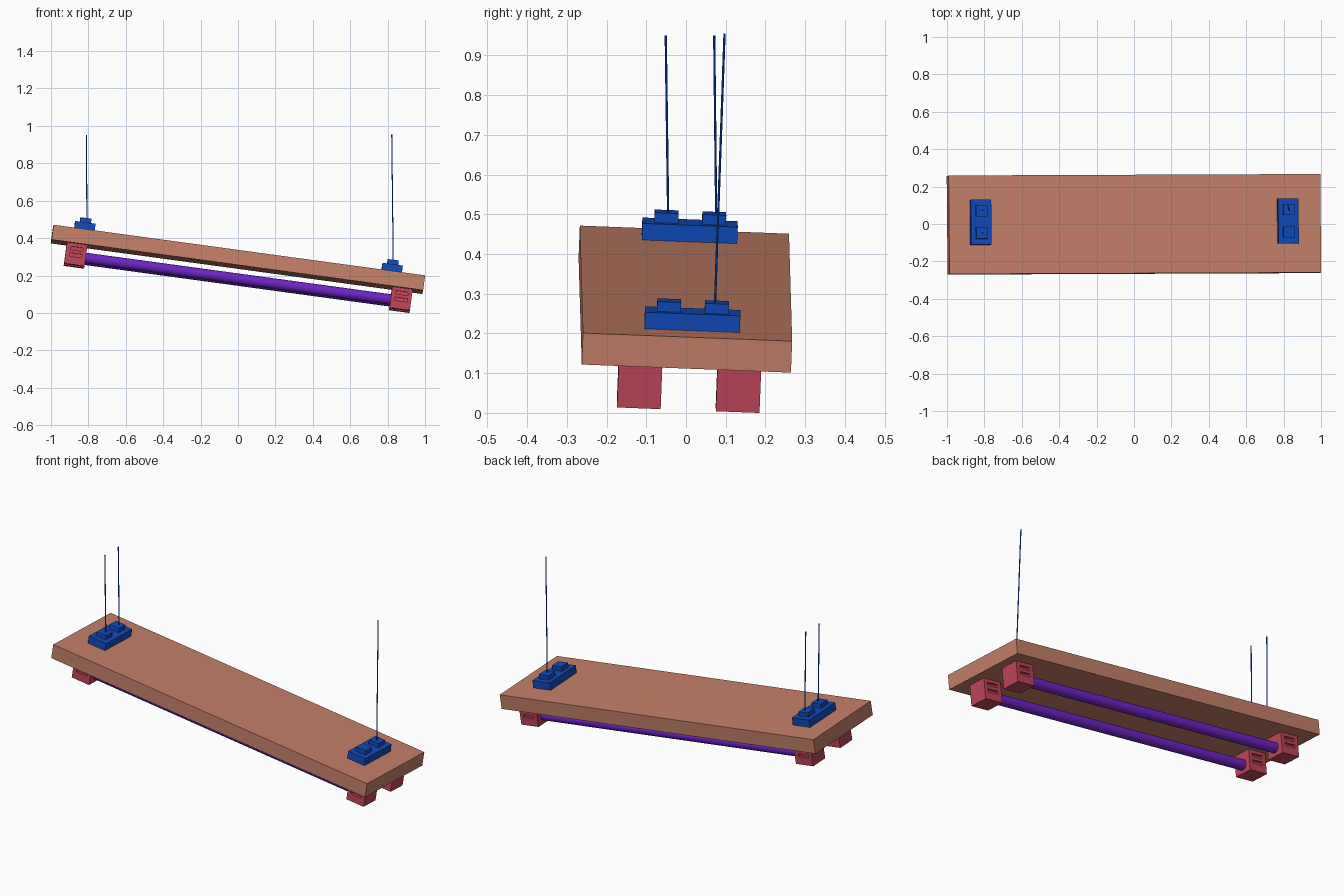
import bpy, bmesh
from mathutils import Matrix, Vector

if "Cube" in bpy.data.objects:
    bpy.data.objects.remove(bpy.data.objects["Cube"])

# Tilted frame of the hanging fixture; origin is the centre of the board's top face
X = Vector((0.9909, 0.004, -0.1349)).normalized()
Y = Vector((0, 1, -0.04))
Y = (Y - X * Y.dot(X)).normalized()
Z = X.cross(Y)
FRAME = Matrix((X, Y, Z)).transposed().to_4x4()
FRAME.translation = (0.005, 0, 0.326)


def material(name, rgb):
    m = bpy.data.materials.new(name)
    m.diffuse_color = (*rgb, 1)
    m.use_nodes = True
    m.node_tree.nodes["Principled BSDF"].inputs["Base Color"].default_value = m.diffuse_color
    return m


CLAY = material("clay", (0.56, 0.22, 0.14))
BLUE = material("blue", (0.005, 0.07, 0.51))
RED = material("red", (0.53, 0.06, 0.10))
PURPLE = material("purple", (0.16, 0.017, 0.58))


def boxes(name, specs, mat):
    """One object made of boxes given as (centre, size) in the tilted frame."""
    bm = bmesh.new()
    for c, s in specs:
        bmesh.ops.create_cube(bm, size=1, matrix=Matrix.Translation(c) @ Matrix.Diagonal((*s, 1)))
    me = bpy.data.meshes.new(name)
    bm.to_mesh(me)
    bm.free()
    ob = bpy.data.objects.new(name, me)
    bpy.context.collection.objects.link(ob)
    ob.matrix_world = FRAME
    me.materials.append(mat)
    return ob


def rod(name, a, b, r, sides, mat):
    """Cylinder between two world points."""
    a, b = Vector(a), Vector(b)
    bpy.ops.mesh.primitive_cylinder_add(vertices=sides, radius=r, depth=(b - a).length,
                                        location=(a + b) / 2,
                                        rotation=(b - a).to_track_quat('Z', 'Y').to_euler())
    ob = bpy.context.object
    ob.name = name
    ob.data.materials.append(mat)
    bpy.ops.object.shade_smooth_by_angle()


# Board
boxes("board", [((0, 0, -0.04), (2.005, 0.527, 0.08))], CLAY)

# Ceiling mounts: a base block with two small cable blocks each
for side, x in (("left", -0.835), ("right", 0.823)):
    boxes(side + "_mount_base", [((x, 0.012, 0.02), (0.11, 0.24, 0.044))], BLUE)
    boxes(side + "_cable_blocks",
          [((x, 0.012 + dy, 0.053), (0.06, 0.06, 0.028)) for dy in (-0.06, 0.06)], BLUE)

# Suspension wires
rod("left_front_wire", (-0.808, -0.045, 0.50), (-0.81, -0.051, 0.95), 0.003, 8, BLUE)
rod("left_back_wire", (-0.808, 0.076, 0.495), (-0.81, 0.071, 0.95), 0.003, 8, BLUE)
rod("right_back_wire", (0.83, 0.073, 0.275), (0.822, 0.097, 0.955), 0.003, 8, BLUE)

# Lamp holders with two slots on front and back faces, and the tubes between them
for row, y in (("front", -0.115), ("back", 0.134)):
    for side, x in (("left", -0.863), ("right", 0.892)):
        holder = boxes(f"{side}_{row}_holder", [((x, y, -0.1355), (0.11, 0.11, 0.115))], RED)
        cutter = boxes(f"{side}_{row}_slot_cutter",
                       [((x, y + s * 0.055, z), (0.066, 0.03, 0.018))
                        for s in (-1, 1) for z in (-0.107, -0.142)], RED)
        cutter.hide_render = True
        cutter.hide_set(True)
        mod = holder.modifiers.new("slots", 'BOOLEAN')
        mod.operation = 'DIFFERENCE'
        mod.object = cutter
    rod(row + "_tube", FRAME @ Vector((-0.83, y, -0.147)), FRAME @ Vector((0.86, y, -0.147)),
        0.028, 32, PURPLE)
